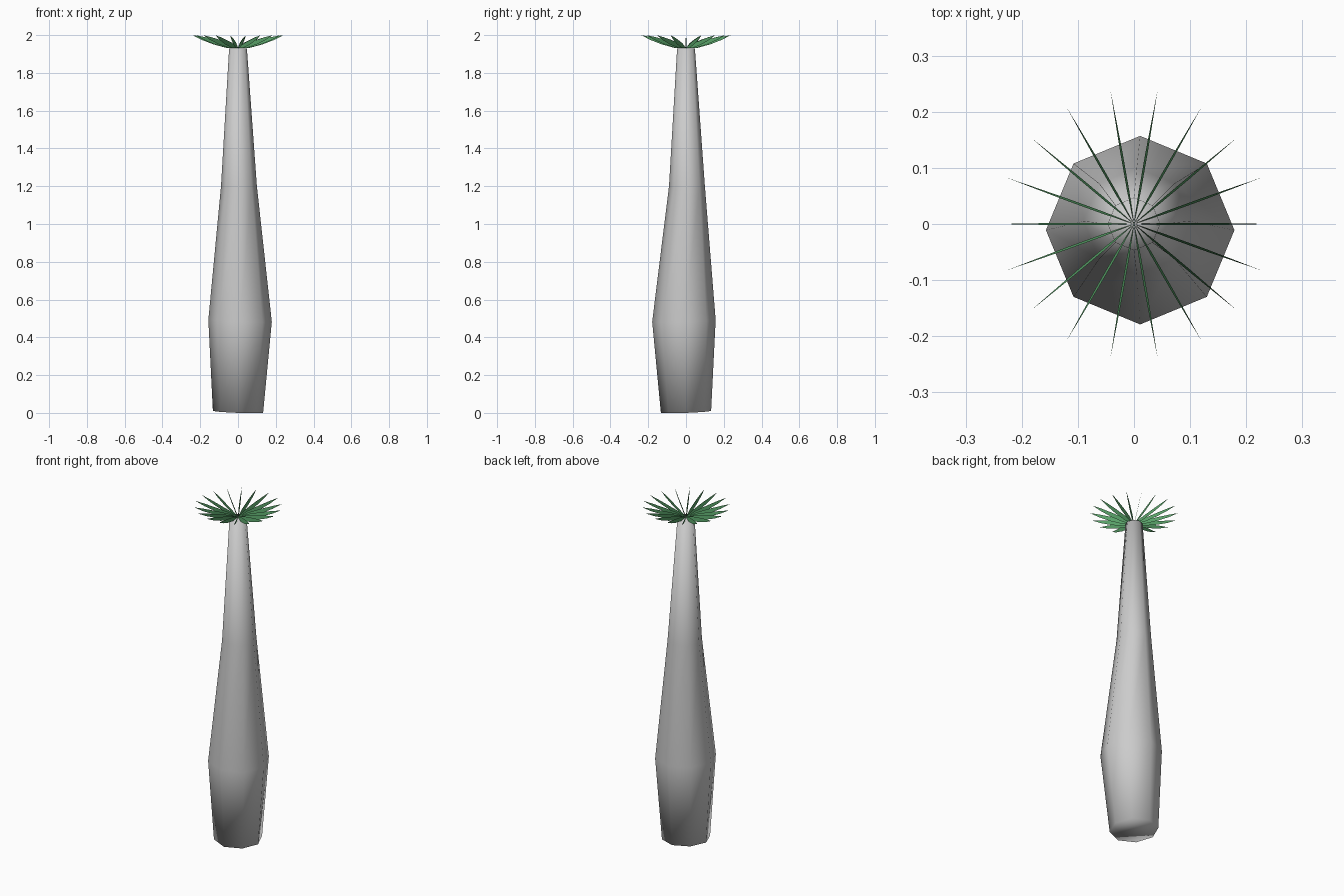
import bpy, bmesh, math
from mathutils import Vector

if "Cube" in bpy.data.objects:
    bpy.data.objects.remove(bpy.data.objects["Cube"])


def make_object(name, bm):
    mesh = bpy.data.meshes.new(name)
    bm.to_mesh(mesh)
    bm.free()
    obj = bpy.data.objects.new(name, mesh)
    bpy.context.collection.objects.link(obj)
    return obj


# Trunk: eight-sided bottle shape, rings as (cx, cy, z, radius, tilt along x, tilt along y)
SIDES = 8
rings = [(0.0, 0.0, 0.005, 0.133, -0.04, 0.04),
         (0.011, -0.011, 0.487, 0.168, -0.03, 0.03),
         (0.005, 0.005, 1.20, 0.095, 0.0, 0.0),
         (0.0, 0.0, 1.93, 0.047, 0.0, 0.0)]
bm = bmesh.new()
loops = []
for cx, cy, z, r, tx, ty in rings:
    loop = []
    for i in range(SIDES):
        a = 2 * math.pi * i / SIDES
        dx, dy = r * math.cos(a), r * math.sin(a)
        loop.append(bm.verts.new((cx + dx, cy + dy, max(0, z + tx * dx + ty * dy))))
    loops.append(loop)
for low, high in zip(loops, loops[1:]):
    for i in range(SIDES):
        j = (i + 1) % SIDES
        bm.faces.new((low[i], low[j], high[j], high[i]))
bm.faces.new(loops[0][::-1])
bm.faces.new(loops[-1])
for f in bm.faces:
    f.smooth = True
make_object("trunk", bm)

# Leaf crown: upright pointed blades fanned around the trunk top
LEAVES = 18
# (distance from centre, lower z, upper z, sideways lean)
stations = [(0.06, 1.932, 1.957, 0.002),
            (0.13, 1.951, 1.976, 0.002),
            (0.19, 1.974, 1.990, 0.001)]
bm = bmesh.new()
for k in range(LEAVES):
    a = 2 * math.pi * k / LEAVES
    out = Vector((math.cos(a), math.sin(a), 0))
    side = Vector((-math.sin(a), math.cos(a), 0))
    base = bm.verts.new((0, 0, 1.932))
    tip = bm.verts.new(out * 0.241 + Vector((0, 0, 2.0)))
    lower = [bm.verts.new(out * r - side * s + Vector((0, 0, lo))) for r, lo, hi, s in stations]
    upper = [bm.verts.new(out * r + side * s + Vector((0, 0, hi))) for r, lo, hi, s in stations]
    bm.faces.new((base, lower[0], upper[0]))
    for i in range(len(stations) - 1):
        bm.faces.new((lower[i], lower[i + 1], upper[i + 1], upper[i]))
    bm.faces.new((lower[-1], tip, upper[-1]))
leaves = make_object("leaf_crown", bm)

green = bpy.data.materials.new("leaf_green")
green.diffuse_color = (0.10, 0.36, 0.14, 1)
green.use_nodes = True
green.node_tree.nodes["Principled BSDF"].inputs["Base Color"].default_value = green.diffuse_color
leaves.data.materials.append(green)
